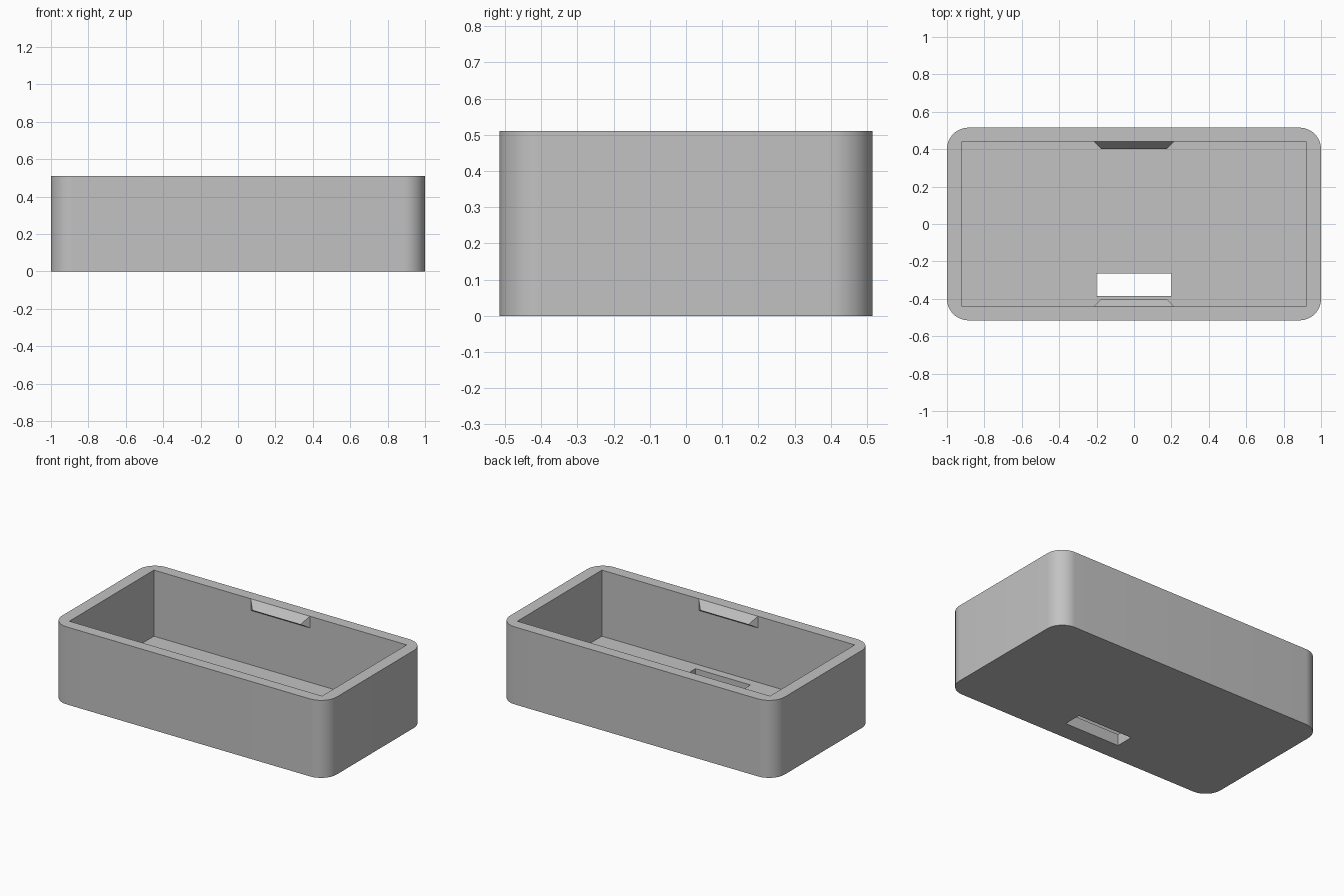
import bpy, bmesh
from mathutils import Matrix

default = bpy.data.objects.get("Cube")
if default:
    bpy.data.objects.remove(default, do_unlink=True)

WIDTH, DEPTH, HEIGHT = 2.0, 1.03, 0.51
INNER_X, INNER_Y, FLOOR = 0.92, 0.44, 0.075

grey = bpy.data.materials.new("plain_grey")
grey.use_nodes = True
colour = (0.54, 0.54, 0.54, 1)
grey.diffuse_color = colour
grey.node_tree.nodes["Principled BSDF"].inputs["Base Color"].default_value = colour


def add_object(name, bm):
    bmesh.ops.recalc_face_normals(bm, faces=bm.faces)
    mesh = bpy.data.meshes.new(name)
    bm.to_mesh(mesh)
    bm.free()
    mesh.materials.append(grey)
    obj = bpy.data.objects.new(name, mesh)
    bpy.context.collection.objects.link(obj)
    return obj


def box(name, size, centre, radius=0):
    bm = bmesh.new()
    bmesh.ops.create_cube(bm, size=1, matrix=Matrix.Translation(centre) @ Matrix.Diagonal((*size, 1)))
    if radius:
        upright = [e for e in bm.edges if abs(e.verts[0].co.z - e.verts[1].co.z) > 0.1]
        bmesh.ops.bevel(bm, geom=upright, offset=radius, segments=14,
                        profile=0.5, affect='EDGES')
    return add_object(name, bm)


def select_only(obj):
    bpy.ops.object.select_all(action='DESELECT')
    obj.select_set(True)
    bpy.context.view_layer.objects.active = obj


def cut(target, cutter):
    mod = target.modifiers.new("cut", 'BOOLEAN')
    mod.operation, mod.solver, mod.object = 'DIFFERENCE', 'EXACT', cutter
    select_only(target)
    bpy.ops.object.modifier_apply(modifier=mod.name)
    bpy.data.objects.remove(cutter, do_unlink=True)


# Tray with rounded upright corners, square cavity and a slot through the floor
tray = box("tray", (WIDTH, DEPTH, HEIGHT), (0, 0, HEIGHT / 2), radius=0.115)
cut(tray, box("cavity_cutter", (2 * INNER_X, 2 * INNER_Y, 1), (0, 0, FLOOR + 0.5)))
cut(tray, box("slot_cutter", (0.4, 0.12, 0.4), (0, -0.325, 0.05)))
select_only(tray)
bpy.ops.object.shade_smooth_by_angle(angle=0.5)


# Wedge-shaped snap ridge on each long inner wall
def snap_ridge(name, side):
    bm = bmesh.new()
    wall, nose = side * INNER_Y, side * 0.40
    ends = []
    for s in (-1, 1):
        ends.append([bm.verts.new(p) for p in ((s * 0.215, wall, HEIGHT),
                                               (s * 0.175, nose, 0.46),
                                               (s * 0.215, wall, 0.433))])
    left, right = ends
    bm.faces.new(left)
    bm.faces.new(right)
    for i in range(3):
        j = (i + 1) % 3
        bm.faces.new((left[i], left[j], right[j], right[i]))
    add_object(name, bm)


snap_ridge("front_snap_ridge", -1)
snap_ridge("back_snap_ridge", 1)
